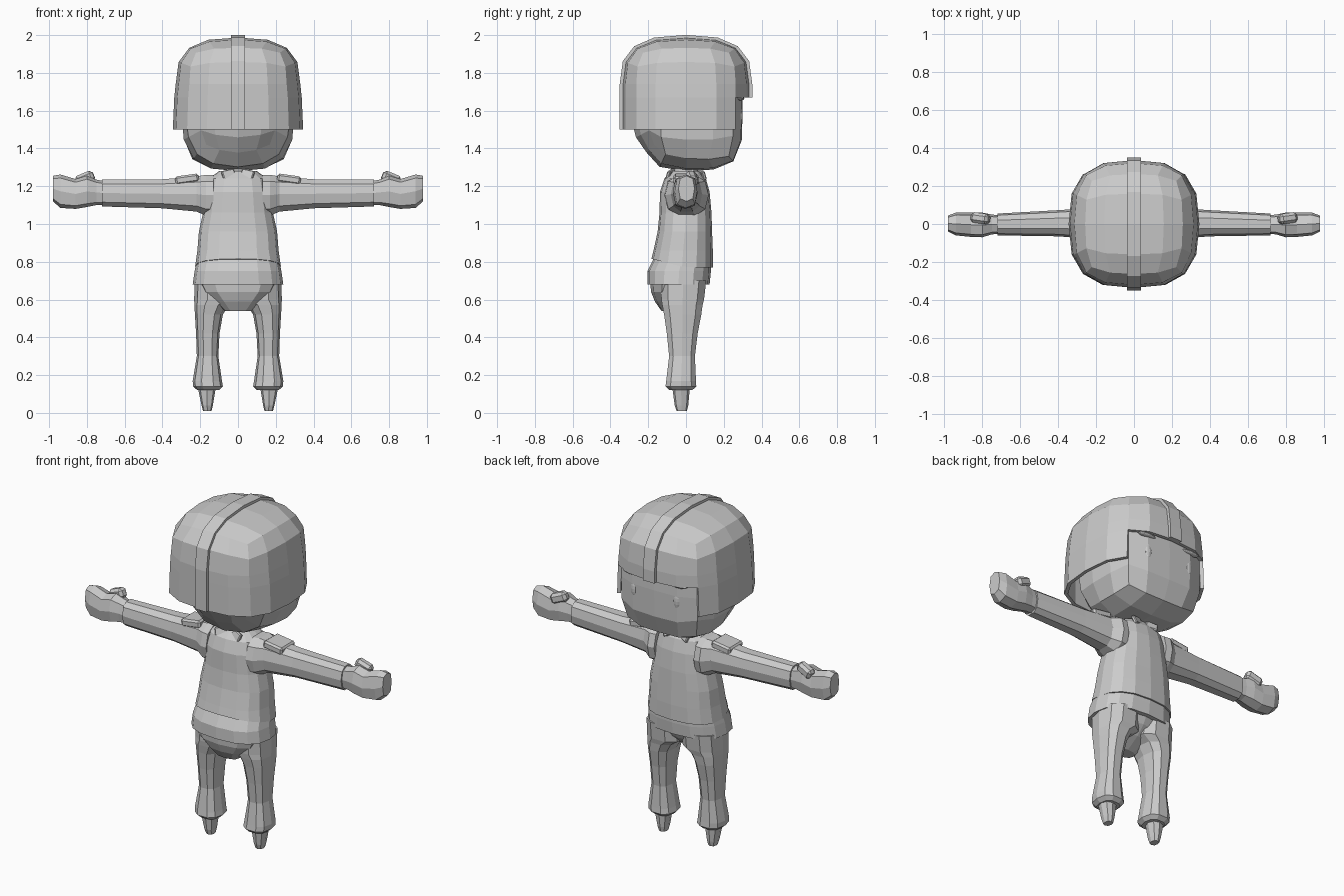
import bpy, bmesh
from math import cos, sin, pi, radians
from mathutils import Vector, Matrix

cube = bpy.data.objects.get("Cube")
if cube:
    bpy.data.objects.remove(cube, do_unlink=True)

grey = bpy.data.materials.new("light grey")
grey.use_nodes = True
grey.diffuse_color = (0.6, 0.6, 0.6, 1)
grey.node_tree.nodes["Principled BSDF"].inputs["Base Color"].default_value = grey.diffuse_color


def finish(name, bm, mirror=False):
    bmesh.ops.recalc_face_normals(bm, faces=bm.faces)
    mesh = bpy.data.meshes.new(name)
    bm.to_mesh(mesh)
    bm.free()
    mesh.materials.append(grey)
    obj = bpy.data.objects.new(name, mesh)
    bpy.context.collection.objects.link(obj)
    if mirror:
        obj.modifiers.new("mirror", "MIRROR").use_mirror_merge = False
    return obj


def bridge(bm, loops):
    """Skin a list of equal vertex loops and cap both ends."""
    for low, high in zip(loops, loops[1:]):
        for i in range(len(low)):
            j = (i + 1) % len(low)
            bm.faces.new((low[i], low[j], high[j], high[i]))
    bm.faces.new(loops[0])
    bm.faces.new(loops[-1])


def loft(name, rings, axis="z", sides=12, mirror=False, power=0.8, shift=None):
    """Each ring: position on the axis, then the two extents across it (x, y or y, z)."""
    bm = bmesh.new()
    loops = []
    for pos, a0, a1, b0, b1 in rings:
        loop = []
        for i in range(sides):
            t = 2 * pi * i / sides
            c, s = [abs(f)**power * (1 if f > 0 else -1) for f in (cos(t), sin(t))]
            a = (a0 + a1 + (a1 - a0) * c) / 2
            b = (b0 + b1 + (b1 - b0) * s) / 2
            p = Vector((a, b, pos) if axis == "z" else (pos, a, b))
            loop.append(bm.verts.new(shift(p) if shift else p))
        loops.append(loop)
    bridge(bm, loops)
    return finish(name, bm, mirror)


def block(name, centre, size, tilt=(0, 0, 0), mirror=True, bevel=0.01):
    bm = bmesh.new()
    bmesh.ops.create_cube(bm, size=1)
    turn = Matrix.Identity(4)
    for angle, axis in zip(tilt, "XYZ"):
        turn = Matrix.Rotation(radians(angle), 4, axis) @ turn
    bm.transform(Matrix.Translation(centre) @ turn @ Matrix.Diagonal((*size, 1)))
    bmesh.ops.bevel(bm, geom=bm.edges[:], offset=bevel, segments=1, affect="EDGES")
    return finish(name, bm, mirror)


def grid_cube():
    bm = bmesh.new()
    bmesh.ops.create_cube(bm, size=2)
    bmesh.ops.subdivide_edges(bm, edges=bm.edges[:], cuts=3, use_grid_fill=True)
    return bm


def rounded(c, p):
    return c / sum(abs(k)**p for k in c)**(1 / p)


# Head: rounded block, flat at the face and softer behind
def head_point(c):
    d = rounded(c, 2.9 + c.y)
    return Vector((d.x * 0.3, d.y * 0.3, 1.6 + d.z * 0.32))


bm = grid_cube()
for v in bm.verts:
    v.co = head_point(v.co.copy())
finish("head", bm)


# Helmet: domed top, straight flaring sides, open in front of the face
def helmet_point(c):
    if c.z >= 0:
        d = rounded(c, 2.8)
        return Vector((d.x * 0.33, d.y * 0.337, 1.74 + d.z * 0.247))
    d = rounded(Vector((c.x, c.y, 0)), 2.8)
    z = 1.74 + c.z * 0.14 if c.z >= -0.5 else 1.84 + c.z * 0.34
    return Vector((d.x * (0.33 - c.z * 0.015), d.y * 0.337, z))


bm = grid_cube()
opening = []
for f in bm.faces:
    m = f.calc_center_median()
    if m.z < -0.99 or (m.y > 0.99 and m.z < -0.5):
        opening.append(f)
bmesh.ops.delete(bm, geom=opening, context="FACES")
for v in bm.verts:
    v.co = helmet_point(v.co.copy())
shell = finish("helmet", bm).modifiers.new("thickness", "SOLIDIFY")
shell.thickness = 0.02
shell.offset = -1

# Raised strip over the helmet from nape to brow
steps = [-1, -0.5, 0, 0.5]
path = [(-1, z) for z in steps] + [(y, 1) for y in steps] + [(1, z) for z in (1, 0.5, 0, -0.5)]
bm = bmesh.new()
loops = []
for y, z in path:
    p = helmet_point(Vector((0, y, z)))
    out = Vector((0, p.y, max(p.z - 1.74, 0))).normalized() * 0.014
    corners = [(p - out, -1), (p - out, 1), (p + out, 1), (p + out, -1)]
    loops.append([bm.verts.new(q + Vector((0.038 * side, 0, 0))) for q, side in corners])
bridge(bm, loops)
finish("helmet_strip", bm)


# Eyes and brows
def bead(name, centre, radii):
    bm = bmesh.new()
    bmesh.ops.create_uvsphere(bm, u_segments=10, v_segments=8, radius=1)
    bm.transform(Matrix.Translation(centre) @ Matrix.Diagonal((*radii, 1)))
    finish(name, bm, True)


bead("eyes", (0.14, 0.285, 1.57), (0.022, 0.014, 0.048))
bead("brows", (0.15, 0.287, 1.665), (0.06, 0.022, 0.012))

# Neck and collar
loft("neck", [(1.2, -0.07, 0.07, -0.07, 0.07), (1.32, -0.06, 0.06, -0.06, 0.06)])
block("collar_back", (0.05, -0.085, 1.262), (0.07, 0.02, 0.05), (-20, 12, -20), bevel=0.005)
block("collar_front", (0.05, 0.085, 1.262), (0.07, 0.02, 0.05), (20, 12, 20), bevel=0.005)


# Shirt with a hem that rises at the back
def hem(p):
    if p.z < 0.8:
        p.z += max(0, -p.y) * 0.25
    return p


loft("shirt", [
    (0.77, -0.227, 0.227, -0.183, 0.142), (0.86, -0.215, 0.215, -0.172, 0.142),
    (0.96, -0.207, 0.207, -0.15, 0.138), (1.06, -0.185, 0.185, -0.14, 0.135),
    (1.17, -0.17, 0.17, -0.138, 0.125), (1.24, -0.155, 0.155, -0.115, 0.105),
    (1.28, -0.1, 0.1, -0.075, 0.075)], sides=16, shift=hem)

# Tunic skirt and seat
loft("tunic_skirt", [
    (0.68, -0.24, 0.24, -0.205, 0.125), (0.75, -0.23, 0.23, -0.205, 0.132),
    (0.83, -0.212, 0.212, -0.165, 0.132)], sides=16)
loft("seat", [
    (0.54, -0.07, 0.07, -0.13, -0.05), (0.59, -0.13, 0.13, -0.165, 0.03),
    (0.64, -0.19, 0.19, -0.185, 0.08), (0.7, -0.22, 0.22, -0.19, 0.11)])

# Trouser legs and feet
loft("legs", [
    (0.12, 0.1, 0.215, -0.09, 0.035), (0.14, 0.08, 0.238, -0.112, 0.058),
    (0.17, 0.085, 0.24, -0.108, 0.056), (0.3, 0.104, 0.218, -0.092, 0.05),
    (0.42, 0.098, 0.222, -0.105, 0.065), (0.52, 0.08, 0.228, -0.12, 0.085),
    (0.57, 0.05, 0.231, -0.13, 0.092), (0.6, 0.0, 0.232, -0.135, 0.1),
    (0.7, 0.0, 0.23, -0.14, 0.112)], sides=10, mirror=True)
loft("feet", [
    (0.01, 0.14, 0.185, -0.05, 0.005), (0.04, 0.133, 0.193, -0.06, 0.012),
    (0.13, 0.118, 0.212, -0.072, 0.02)], sides=8, mirror=True)

# Sleeves, cuffs, hands
loft("sleeves", [
    (0.13, -0.115, 0.115, 1.04, 1.265), (0.17, -0.11, 0.12, 1.04, 1.265),
    (0.22, -0.08, 0.085, 1.062, 1.255), (0.4, -0.065, 0.073, 1.08, 1.24),
    (0.72, -0.06, 0.055, 1.09, 1.238)], axis="x", sides=10, mirror=True)
loft("hands", [
    (0.7, -0.05, 0.045, 1.1, 1.225), (0.75, -0.055, 0.05, 1.1, 1.235),
    (0.8, -0.07, 0.06, 1.09, 1.255), (0.86, -0.068, 0.06, 1.08, 1.238),
    (0.94, -0.06, 0.06, 1.085, 1.262), (0.98, -0.04, 0.045, 1.12, 1.255)],
    axis="x", sides=8, mirror=True, power=0.7)
block("thumbs", (0.81, 0.03, 1.24), (0.1, 0.055, 0.06), (0, 22, 8), bevel=0.015)

# Shoulder flaps
block("shoulder_flaps", (0.27, 0.0, 1.237), (0.125, 0.13, 0.045), (0, 8, 0))
